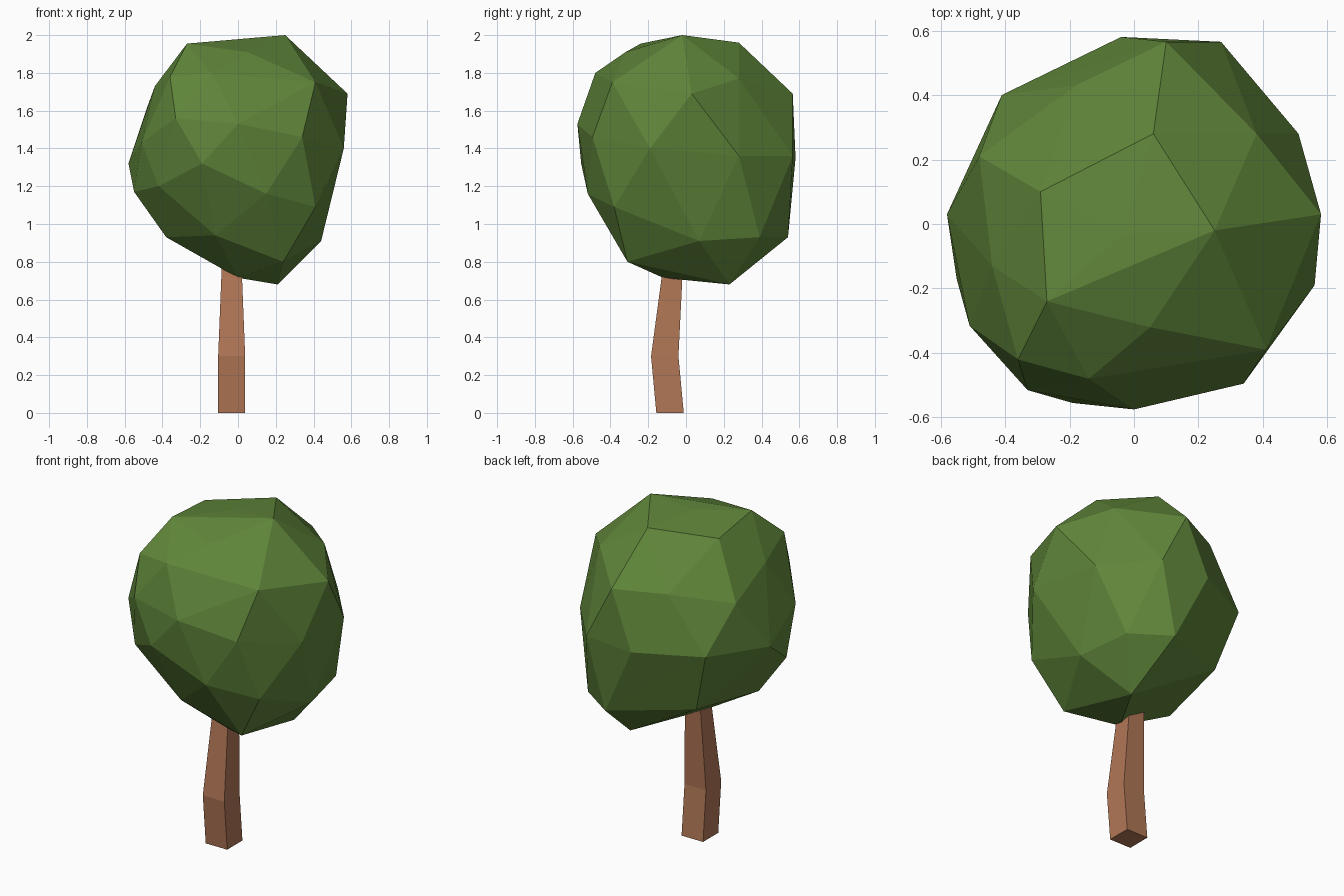
import bpy, bmesh


def material(name, rgb):
    m = bpy.data.materials.new(name)
    m.diffuse_color = (*rgb, 1)
    return m


def finish(bm, name, mat):
    bmesh.ops.recalc_face_normals(bm, faces=bm.faces[:])
    me = bpy.data.meshes.new(name)
    bm.to_mesh(me)
    bm.free()
    me.materials.append(mat)
    ob = bpy.data.objects.new(name, me)
    bpy.context.collection.objects.link(ob)
    return ob


leaf = material("leaf green", (0.115, 0.235, 0.042))
bark = material("bark brown", (0.44, 0.185, 0.093))

# Crown: a faceted skin pulled taut over the corners of an uneven ball
corners = [
    # top
    (0.25, -0.02, 2.0), (-0.27, -0.24, 1.955), (0.05, -0.32, 1.91),
    (0.06, 0.28, 1.96), (-0.29, 0.10, 1.92), (-0.03, -0.03, 1.975),
    # upper ring
    (0.41, -0.39, 1.75), (0.58, 0.03, 1.69), (0.38, 0.28, 1.77),
    (0.10, 0.565, 1.69), (-0.18, 0.43, 1.68), (-0.44, -0.13, 1.73),
    (-0.14, -0.48, 1.80), (-0.36, -0.42, 1.78), (-0.48, 0.21, 1.62),
    # middle ring
    (0.0, -0.575, 1.53), (0.34, -0.495, 1.46), (0.56, -0.19, 1.40),
    (0.51, 0.28, 1.36), (0.27, 0.565, 1.36), (-0.04, 0.58, 1.35),
    (-0.41, 0.40, 1.35), (-0.58, 0.03, 1.32), (-0.51, -0.315, 1.43),
    (-0.33, -0.515, 1.56), (-0.19, -0.555, 1.32),
    # lower ring
    (0.15, -0.52, 1.16), (0.41, -0.38, 1.09), (0.44, 0.07, 0.91),
    (0.38, 0.39, 0.93), (0.16, 0.54, 0.93), (-0.30, 0.33, 0.98),
    (-0.38, -0.15, 0.93), (-0.55, -0.17, 1.17), (-0.42, -0.38, 1.20),
    (-0.12, -0.37, 0.94),
    # bottom
    (0.24, -0.31, 0.80), (0.21, 0.23, 0.68), (0.0, -0.12, 0.715),
]
bm = bmesh.new()
for c in corners:
    bm.verts.new(c)
bmesh.ops.convex_hull(bm, input=bm.verts[:])
loose = [v for v in bm.verts if not v.link_faces]
bmesh.ops.delete(bm, geom=loose, context='VERTS')
finish(bm, "crown", leaf)

# Trunk: bent four-sided post, rings of (z, x0, x1, y0, y1)
rings = [(0.0, -0.105, 0.038, -0.157, -0.012),
         (0.30, -0.105, 0.038, -0.185, -0.04),
         (0.80, -0.085, 0.018, -0.118, -0.015)]
bm = bmesh.new()
loops = [[bm.verts.new(p) for p in
          ((x0, y0, z), (x1, y0, z), (x1, y1, z), (x0, y1, z))]
         for z, x0, x1, y0, y1 in rings]
for lo, hi in zip(loops, loops[1:]):
    for i in range(4):
        j = (i + 1) % 4
        bm.faces.new((lo[i], lo[j], hi[j], hi[i]))
bm.faces.new(loops[0][::-1])
bm.faces.new(loops[-1])
finish(bm, "trunk", bark)
